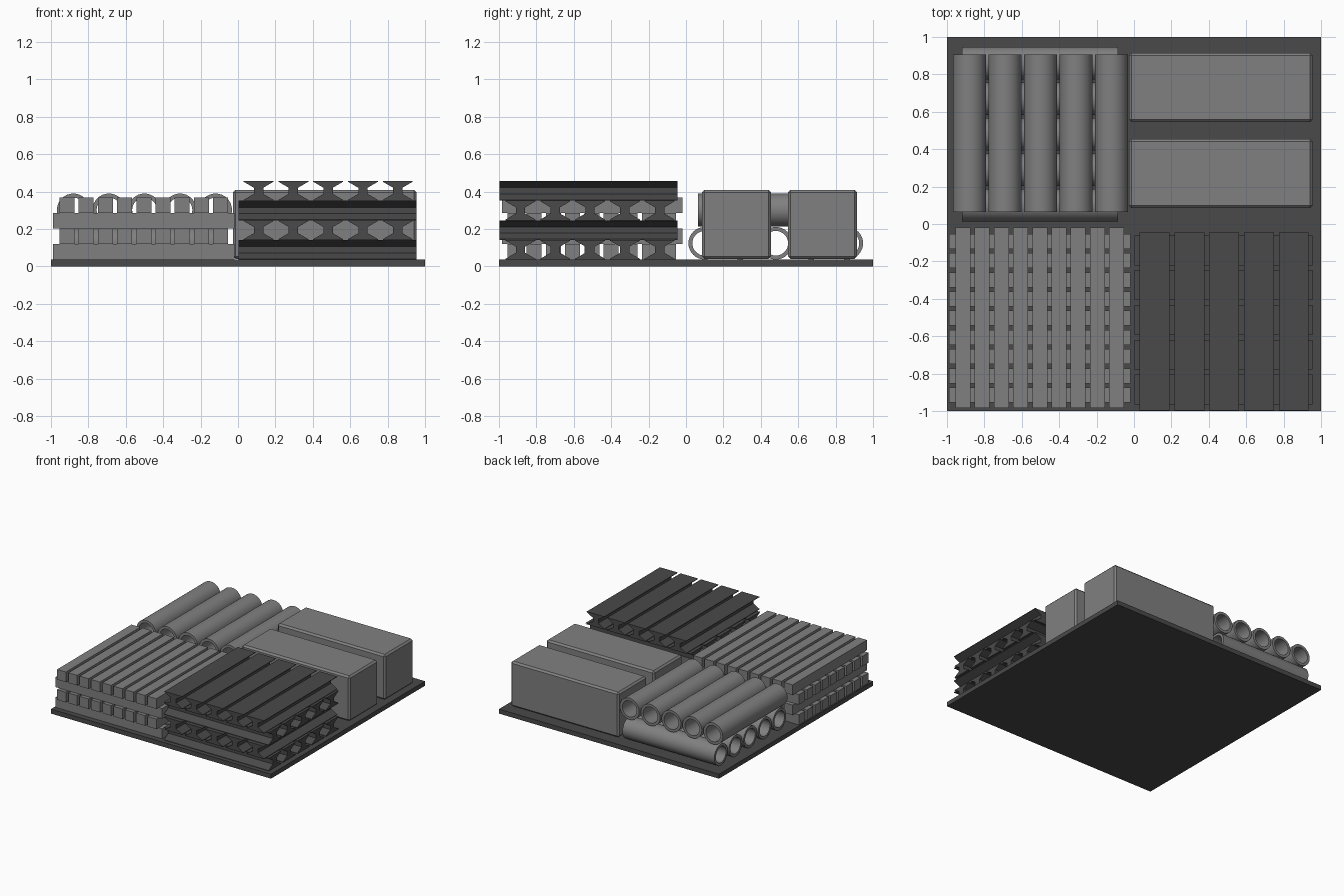
import bpy
import bmesh
import math
from mathutils import Matrix, Vector

cube = bpy.data.objects.get("Cube")
if cube:
    bpy.data.objects.remove(cube, do_unlink=True)


def material(name, value):
    mat = bpy.data.materials.new(name)
    mat.use_nodes = True
    colour = (value, value, value, 1)
    mat.diffuse_color = colour
    mat.node_tree.nodes["Principled BSDF"].inputs["Base Color"].default_value = colour
    return mat


light_grey = material("light grey", 0.216)
dark_grey = material("dark grey", 0.067)


def add_object(name, bm, mat, smooth=False):
    bmesh.ops.recalc_face_normals(bm, faces=bm.faces)
    mesh = bpy.data.meshes.new(name)
    bm.to_mesh(mesh)
    bm.free()
    mesh.materials.append(mat)
    obj = bpy.data.objects.new(name, mesh)
    bpy.context.collection.objects.link(obj)
    if smooth:
        bpy.ops.object.select_all(action="DESELECT")
        obj.select_set(True)
        bpy.context.view_layer.objects.active = obj
        bpy.ops.object.shade_smooth_by_angle(angle=math.radians(35))
    return obj


def box(name, low, high, mat, bevel=0):
    low, high = Vector(low), Vector(high)
    bm = bmesh.new()
    bmesh.ops.create_cube(bm, size=1)
    bmesh.ops.scale(bm, vec=high - low, verts=bm.verts)
    bmesh.ops.translate(bm, vec=(low + high) / 2, verts=bm.verts)
    if bevel:
        bmesh.ops.bevel(bm, geom=bm.edges[:], offset=bevel, segments=1, affect="EDGES")
    return add_object(name, bm, mat)


def lay(bm, axis, start, across, z):
    """Turn a shape running along +y so that it runs along the axis, and place it."""
    if axis == "x":
        turn = Matrix.Rotation(-math.pi / 2, 4, "Z")
        place = Matrix.Translation((start, across, z))
    else:
        turn = Matrix.Identity(4)
        place = Matrix.Translation((across, start, z))
    bmesh.ops.transform(bm, matrix=place @ turn, verts=bm.verts)


def prism(name, profile, axis, start, length, across, z, mat):
    bm = bmesh.new()
    face = bm.faces.new([bm.verts.new((x, 0, h)) for x, h in profile])
    out = bmesh.ops.extrude_face_region(bm, geom=[face])
    moved = [v for v in out["geom"] if isinstance(v, bmesh.types.BMVert)]
    bmesh.ops.translate(bm, vec=(0, length, 0), verts=moved)
    if face.is_valid and len(bm.faces) == len(profile) + 1:
        bm.faces.new(face.verts[:])
    lay(bm, axis, start, across, z)
    return add_object(name, bm, mat)


def pipe(name, outer, inner, axis, start, length, across, z, mat, sides=32):
    bm = bmesh.new()
    # Four rings joined in a closed loop: outer wall, end, bore, end
    rings = []
    for radius, y in ((outer, 0), (outer, length), (inner, length), (inner, 0)):
        angles = [2 * math.pi * i / sides for i in range(sides)]
        rings.append([bm.verts.new((radius * math.cos(a), y, radius * math.sin(a)))
                      for a in angles])
    for k in range(4):
        a, b = rings[k], rings[(k + 1) % 4]
        for i in range(sides):
            j = (i + 1) % sides
            bm.faces.new((a[i], a[j], b[j], b[i]))
    lay(bm, axis, start, across, z)
    return add_object(name, bm, mat, smooth=True)


# Ground plate
DECK = 0.037
box("base_plate", (-1, -1, 0), (1, 1, DECK), dark_grey)

# Timber stack: square bars in four crossed layers
bar = 0.083
for layer in range(4):
    z = DECK + layer * bar
    for i in range(9):
        step = i * 0.1028
        name = f"timber_bar_{layer + 1}_{i + 1}"
        if layer % 2 == 0:
            y = -0.915 + step
            box(name, (-0.99, y - 0.04, z), (-0.02, y + 0.04, z + bar), light_grey)
        else:
            x = -0.915 + step
            box(name, (x - 0.04, -0.985, z), (x + 0.04, -0.02, z + bar), light_grey)

# Girder stack: tapered-flange beams in four crossed layers
tall = 0.105
half = [(0.08, 0), (0.08, 0.004), (0.025, 0.036),
        (0.025, tall - 0.036), (0.08, tall - 0.004), (0.08, tall)]
girder = half + [(-x, h) for x, h in reversed(half)]
for layer in range(4):
    z = DECK + layer * tall
    for i in range(5):
        name = f"girder_{layer + 1}_{i + 1}"
        if layer % 2 == 0:
            prism(name, girder, "x", 0.003, 0.952, -0.885 + i * 0.186, z, dark_grey)
        else:
            prism(name, girder, "y", -0.997, 0.952, 0.11 + i * 0.186, z, dark_grey)

# Pipe stack: two crossed layers
for i in range(5):
    step = i * 0.19
    pipe(f"lower_pipe_{i + 1}", 0.087, 0.066, "x", -0.92, 0.835,
         0.1 + step, DECK + 0.087, light_grey)
    pipe(f"upper_pipe_{i + 1}", 0.088, 0.066, "y", 0.065, 0.84,
         -0.88 + step, 0.302, light_grey)

# Two long crates with chamfered edges
for name, y in (("front_crate", 0.27), ("rear_crate", 0.73)):
    box(name, (-0.027, y - 0.185, 0.04), (0.955, y + 0.185, 0.41), light_grey, bevel=0.014)
